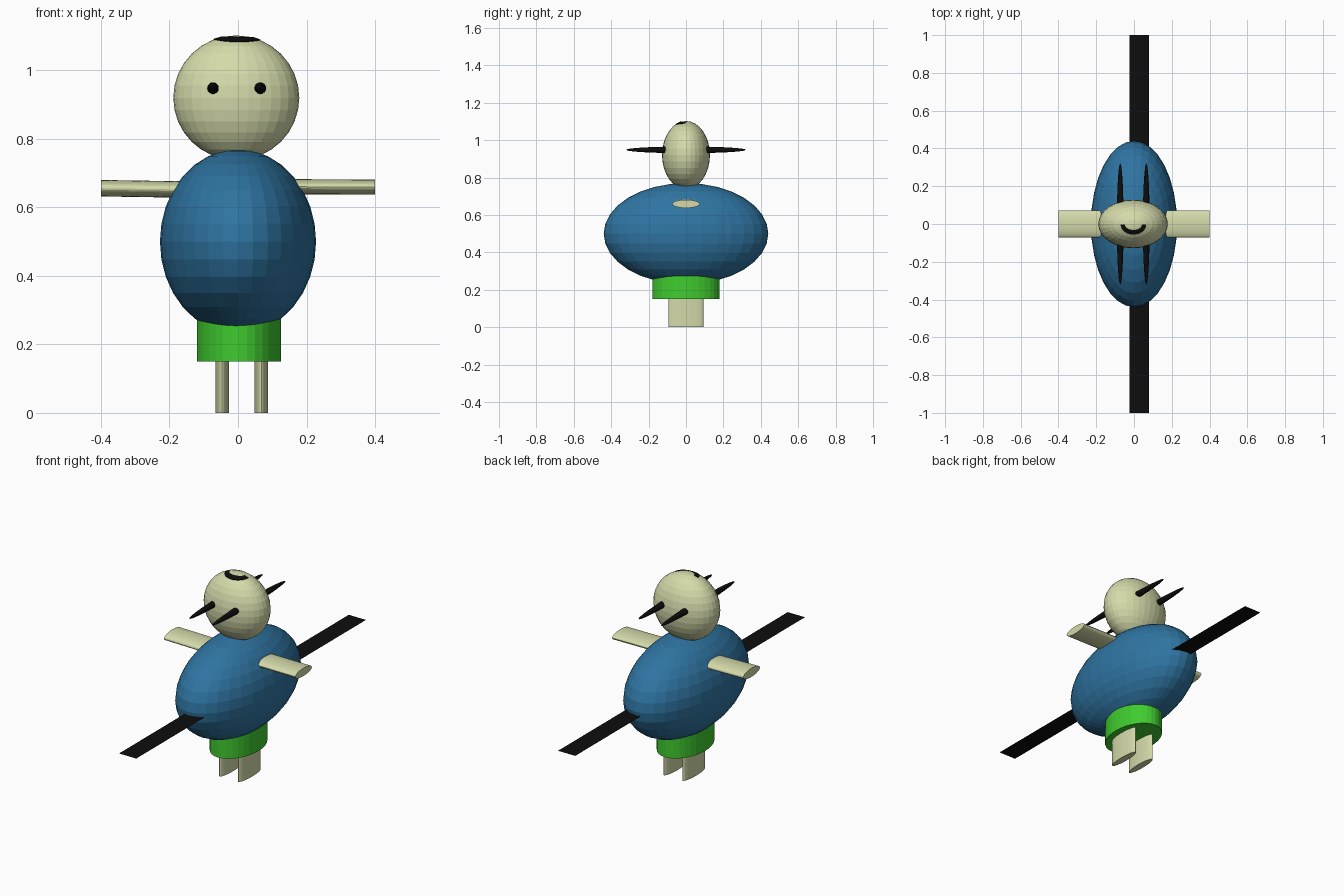
import bpy, bmesh, math
from mathutils import Matrix, Vector

if "Cube" in bpy.data.objects:
    bpy.data.objects.remove(bpy.data.objects["Cube"])


def material(name, rgb):
    m = bpy.data.materials.new(name)
    m.diffuse_color = (*rgb, 1)
    m.use_nodes = True
    m.node_tree.nodes["Principled BSDF"].inputs["Base Color"].default_value = m.diffuse_color
    return m


CREAM = material("cream", (0.66, 0.70, 0.40))
BLUE = material("blue", (0.028, 0.175, 0.36))
GREEN = material("green", (0.05, 0.60, 0.028))
BLACK = material("black", (0.004, 0.004, 0.004))


def finish(bm, name, mat):
    bmesh.ops.recalc_face_normals(bm, faces=bm.faces)
    me = bpy.data.meshes.new(name)
    bm.to_mesh(me)
    bm.free()
    me.materials.append(mat)
    ob = bpy.data.objects.new(name, me)
    bpy.context.collection.objects.link(ob)
    return ob


def ellipsoid(name, centre, radii, mat, u=32, v=16):
    bm = bmesh.new()
    bmesh.ops.create_uvsphere(bm, u_segments=u, v_segments=v, radius=1)
    bmesh.ops.transform(bm, verts=bm.verts,
                        matrix=Matrix.Translation(centre) @ Matrix.Diagonal((*radii, 1)))
    return finish(bm, name, mat)


def rod(name, start, end, ra, rb, mat, along_x=False):
    """Elliptical cylinder along z (radii x, y) or along x (radii z, y)."""
    start, end = Vector(start), Vector(end)
    bm = bmesh.new()
    rings = []
    for p in (start, end):
        ring = []
        for i in range(32):
            a = math.tau * i / 32
            c, s = ra * math.cos(a), rb * math.sin(a)
            ring.append(bm.verts.new(p + (Vector((0, s, c)) if along_x else Vector((c, s, 0)))))
        rings.append(ring)
        bm.faces.new(ring)
    for i in range(32):
        j = (i + 1) % 32
        bm.faces.new((rings[0][i], rings[0][j], rings[1][j], rings[1][i]))
    return finish(bm, name, mat)


# Head and body
HEAD_C, HEAD_R = (-0.005, 0.0, 0.92), (0.184, 0.128, 0.182)
ellipsoid("head", HEAD_C, HEAD_R, CREAM)
ellipsoid("body", (0, 0, 0.50), (0.228, 0.44, 0.27), BLUE)

# Skirt
rod("skirt", (0.003, 0, 0.15), (0.003, 0, 0.30), 0.1225, 0.18, GREEN)

# Legs
for side, x in (("left", -0.046), ("right", 0.068)):
    rod(side + "_leg", (x, 0, 0), (x, 0, 0.26), 0.02, 0.094, CREAM)

# Arms
rod("left_arm", (-0.40, 0, 0.656), (-0.08, 0, 0.651), 0.024, 0.072, CREAM, True)
rod("right_arm", (0.40, 0, 0.659), (0.08, 0, 0.661), 0.022, 0.072, CREAM, True)

# Eyes: long spindles passing right through the head
for side, x in (("left", -0.073), ("right", 0.065)):
    ellipsoid(side + "_eye", (x, 0, 0.948), (0.018, 0.32, 0.018), BLACK)

# Smile: half ring draped over the crown of the head
bm = bmesh.new()
grid = []
for i in range(25):
    a = math.pi + math.pi * i / 24
    row = []
    for t in (0, 0.5, 1):
        x = -0.003 + (0.045 + 0.023 * t) * math.cos(a)
        y = -0.002 + (0.030 + 0.024 * t) * math.sin(a)
        k = 1 - ((x - HEAD_C[0]) / HEAD_R[0]) ** 2 - (y / HEAD_R[1]) ** 2
        z = HEAD_C[2] + HEAD_R[2] * math.sqrt(k)
        row.append((bm.verts.new((x, y, z + 0.002)), bm.verts.new((x, y, z - 0.006))))
    grid.append(row)
for r, q in zip(grid, grid[1:]):
    for j in range(2):
        for k in range(2):
            bm.faces.new((r[j][k], r[j + 1][k], q[j + 1][k], q[j][k]))
    for j in (0, 2):
        bm.faces.new((r[j][0], q[j][0], q[j][1], r[j][1]))
for row in (grid[0], grid[-1]):
    for j in range(2):
        bm.faces.new((row[j][0], row[j + 1][0], row[j + 1][1], row[j][1]))
finish(bm, "smile", BLACK)

# Long flat strip running front to back through the body
bm = bmesh.new()
bm.faces.new([bm.verts.new(p) for p in
              ((-0.025, -1, 0.478), (0.08, -1, 0.478), (0.08, 1, 0.478), (-0.025, 1, 0.478))])
finish(bm, "flat_strip", BLACK)
